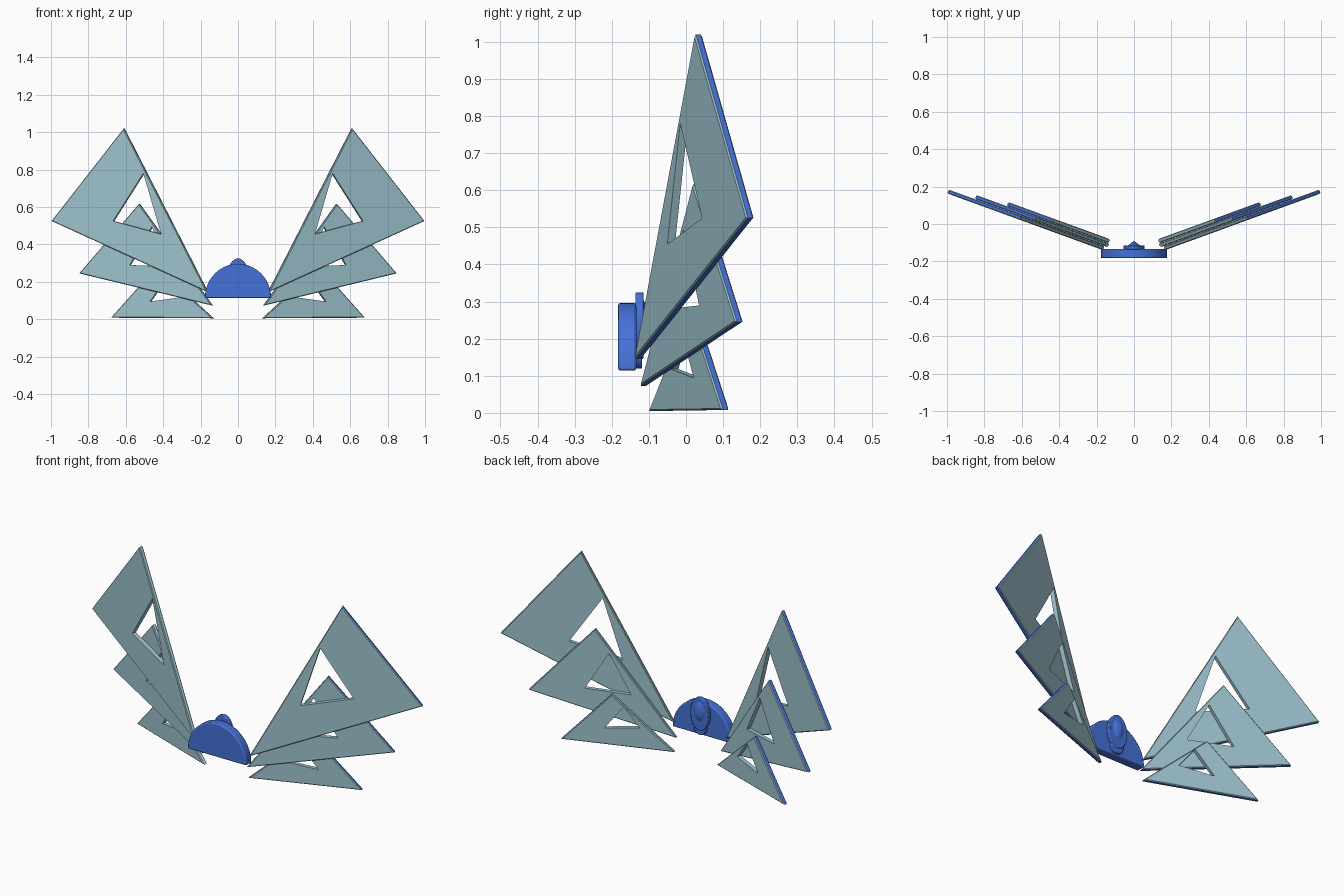
import bpy, bmesh, math
from mathutils import Vector

cube = bpy.data.objects.get("Cube")
if cube:
    bpy.data.objects.remove(cube)


def material(name, rgb):
    m = bpy.data.materials.new(name)
    m.use_nodes = True
    m.diffuse_color = (*rgb, 1)
    m.node_tree.nodes["Principled BSDF"].inputs["Base Color"].default_value = (*rgb, 1)
    return m


TEAL = material("pale_teal", (0.34, 0.54, 0.61))
BLUE = material("royal_blue", (0.06, 0.165, 0.68))
SWEEP = math.radians(20)
ALONG_NORMAL = Vector((-math.sin(SWEEP), math.cos(SWEEP), 0))


def finish(name, bm, mats):
    bmesh.ops.recalc_face_normals(bm, faces=bm.faces)
    me = bpy.data.meshes.new(name)
    bm.to_mesh(me)
    bm.free()
    ob = bpy.data.objects.new(name, me)
    bpy.context.collection.objects.link(ob)
    for m in mats:
        me.materials.append(m)
    return ob


def wing_plate(name, corners, hole, layer, thick=0.022):
    """Swept triangle with a triangular window; corners run root, tip, peak."""
    root, tip, peak = [Vector(c) for c in corners]
    window = [root + a * (tip - root) + b * (peak - root) for a, b in hole]
    bm = bmesh.new()

    def ring(points, depth):
        out = []
        for x, z in points:
            y = -0.14 + (x - 0.165) * math.tan(SWEEP) + layer * 0.0245
            out.append(bm.verts.new(Vector((x, y, z)) + ALONG_NORMAL * depth))
        return out

    of, ob_ = ring((root, tip, peak), 0), ring((root, tip, peak), thick)
    hf, hb = ring(window, 0), ring(window, thick)
    rims = []
    for i in range(3):
        j = (i + 1) % 3
        bm.faces.new((of[i], of[j], hf[j], hf[i]))
        bm.faces.new((ob_[i], hb[i], hb[j], ob_[j]))
        bm.faces.new((hf[i], hf[j], hb[j], hb[i]))
        side = bm.faces.new((of[i], ob_[i], ob_[j], of[j]))
        # Lower and outer edges are blue, the edge facing the middle is teal
        side.material_index = 0 if i == 2 else 1
        rims += [bm.edges.get((of[i], of[j])), bm.edges.get((ob_[i], ob_[j]))]
    bmesh.ops.recalc_face_normals(bm, faces=bm.faces)
    bmesh.ops.bevel(bm, geom=rims, offset=0.004, segments=1, affect='EDGES', material=0)
    ob = finish(name, bm, (TEAL, BLUE))
    ob.modifiers.new("Mirror", 'MIRROR')
    return ob


# Three stacked plates on each side
wing_plate("upper_wing_plates", [(0.165, 0.145), (0.998, 0.525), (0.612, 1.02)],
           [(0.138, 0.294), (0.485, 0.223), (0.027, 0.714)], 0)
wing_plate("middle_wing_plates", [(0.14, 0.073), (0.85, 0.245), (0.53, 0.617)],
           [(0.115, 0.345), (0.484, 0.245), (0.035, 0.762)], 1)
wing_plate("lower_wing_plates", [(0.135, 0.005), (0.68, 0.008), (0.437, 0.28)],
           [(0.08, 0.41), (0.44, 0.32), (0.01, 0.79)], 2)


def slab(name, outline, y0, y1, bevel):
    """Flat outline in x and z, extruded in depth, with softened rims."""
    bm = bmesh.new()
    front = bm.faces.new([bm.verts.new((x, y0, z)) for x, z in outline])
    moved = bmesh.ops.extrude_face_region(bm, geom=[front], use_keep_orig=True)["geom"]
    bmesh.ops.translate(bm, vec=(0, y1 - y0, 0),
                        verts=[g for g in moved if isinstance(g, bmesh.types.BMVert)])
    ob = finish(name, bm, (BLUE,))
    mod = ob.modifiers.new("Bevel", 'BEVEL')
    mod.width, mod.segments = bevel, 2
    mod.limit_method, mod.angle_limit = 'ANGLE', math.radians(40)
    smooth(ob)
    return ob


def smooth(ob):
    bpy.ops.object.select_all(action='DESELECT')
    ob.select_set(True)
    bpy.context.view_layer.objects.active = ob
    bpy.ops.object.shade_smooth_by_angle(angle=math.radians(30))


def arc(rx, rz, cz, turn, n):
    return [(rx * math.cos(turn * i / n), cz + rz * math.sin(turn * i / n)) for i in range(n)]


# Half-round centre body
dome = arc(0.177, 0.182, 0.114, math.pi, 32) + [(-0.177, 0.114)]
slab("centre_dome", dome, -0.183, -0.134, 0.006)

# Rear mount: oval plate with a round foot
slab("rear_oval", arc(0.056, 0.09, 0.235, math.tau, 32), -0.136, -0.114, 0.004)
slab("rear_foot", arc(0.036, 0.036, 0.155, math.tau, 24), -0.136, -0.118, 0.004)

# Pointed oval stud on the rear mount
bm = bmesh.new()
bmesh.ops.create_cone(bm, cap_ends=True, segments=16, radius1=1, radius2=0, depth=1)
for v in bm.verts:
    x, y, z = v.co
    v.co = (x * 0.034, -0.116 + (z + 0.5) * 0.026, 0.25 + y * 0.058)
smooth(finish("rear_stud", bm, (BLUE,)))
